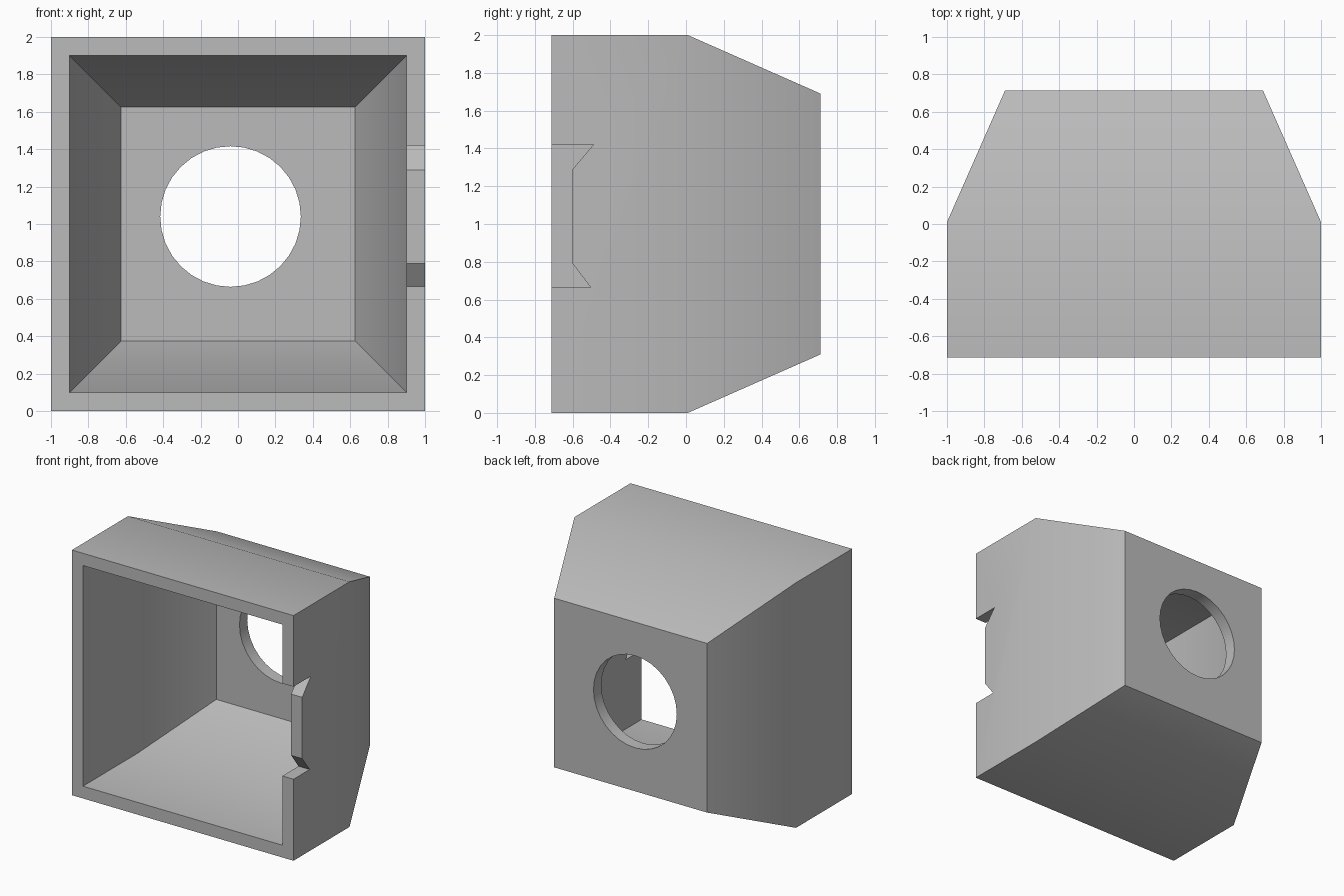
import bpy
import bmesh
from math import radians

cube = bpy.data.objects.get("Cube")
if cube:
    bpy.data.objects.remove(cube, do_unlink=True)

grey = bpy.data.materials.new("plain grey")
grey.use_nodes = True
colour = (0.5, 0.5, 0.5, 1)
grey.diffuse_color = colour
grey.node_tree.nodes["Principled BSDF"].inputs["Base Color"].default_value = colour


def make_object(name, bm):
    bmesh.ops.recalc_face_normals(bm, faces=bm.faces)
    mesh = bpy.data.meshes.new(name)
    bm.to_mesh(mesh)
    bm.free()
    mesh.materials.append(grey)
    obj = bpy.data.objects.new(name, mesh)
    bpy.context.collection.objects.link(obj)
    return obj


def square_ring(bm, half, y):
    corners = ((-1, -1), (1, -1), (1, 1), (-1, 1))
    return [bm.verts.new((half * x, y, 1 + half * z)) for x, z in corners]


def bridge(bm, a, b):
    n = len(a)
    for i in range(n):
        j = (i + 1) % n
        bm.faces.new((a[i], a[j], b[j], b[i]))


def cut(target, cutter):
    mod = target.modifiers.new("cut", 'BOOLEAN')
    mod.operation = 'DIFFERENCE'
    mod.solver = 'EXACT'
    mod.object = cutter
    cutter.hide_render = True
    bpy.context.view_layer.objects.active = target
    bpy.ops.object.modifier_apply(modifier=mod.name)
    bpy.data.objects.remove(cutter, do_unlink=True)


# Tapered hollow housing: section rings run outside to back, then inside
FRONT, BACK = -0.713, 0.713
bm = bmesh.new()
profile = [(0.69, BACK), (1, 0.01), (1, FRONT),
           (0.9, FRONT), (0.9, -0.01), (0.625, 0.613)]
rings = [square_ring(bm, half, y) for half, y in profile]
for a, b in zip(rings, rings[1:]):
    bridge(bm, a, b)
bm.faces.new(rings[0])
bm.faces.new(rings[-1])
housing = make_object("housing", bm)

# Round hole through the back wall
bpy.ops.mesh.primitive_cylinder_add(vertices=32, radius=0.376, depth=0.4,
                                    location=(-0.04, 0.66, 1.04),
                                    rotation=(radians(90), 0, 0))
hole = bpy.context.object
hole.name = "hole_cutter"
hole.data.materials.append(grey)
cut(housing, hole)

# Flared notch in the front edge of the left wall
bm = bmesh.new()
outline = [(-0.8, 1.42), (-0.49, 1.42), (-0.6, 1.29),
           (-0.6, 0.79), (-0.505, 0.665), (-0.8, 0.665)]
ends = [[bm.verts.new((x, y, z)) for y, z in outline] for x in (0.8, 1.1)]
bridge(bm, *ends)
for end in ends:
    bm.faces.new(end)
cut(housing, make_object("notch_cutter", bm))

# Soft shading across the shallow bends, sharp elsewhere
bpy.ops.object.select_all(action='DESELECT')
housing.select_set(True)
bpy.context.view_layer.objects.active = housing
bpy.ops.object.shade_smooth_by_angle(angle=radians(30))
